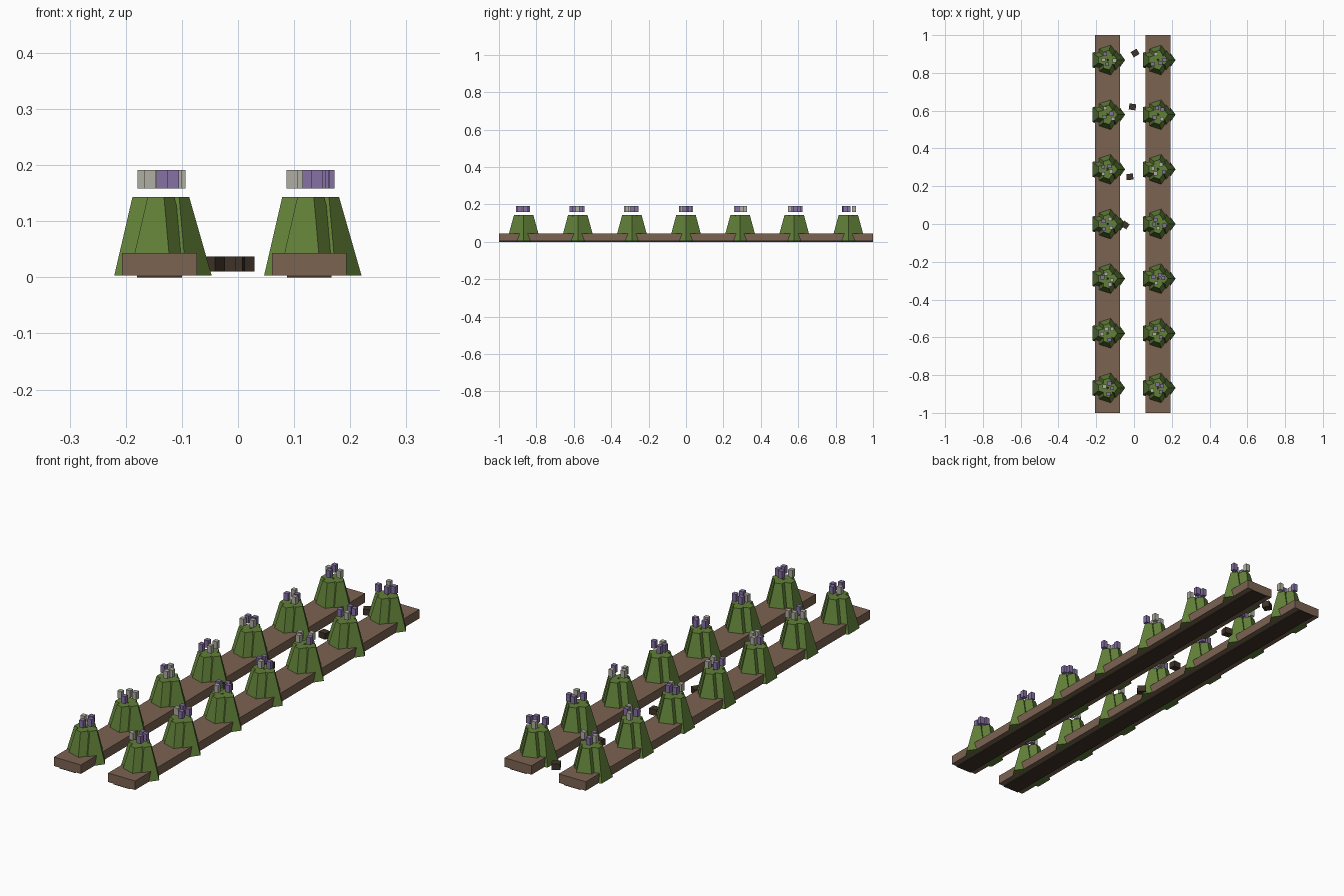
import bpy, bmesh, math, random
from mathutils import Matrix

if "Cube" in bpy.data.objects:
    bpy.data.objects.remove(bpy.data.objects["Cube"])

random.seed(4)


def material(name, rgb):
    m = bpy.data.materials.new(name)
    m.diffuse_color = (*rgb, 1)
    m.use_nodes = True
    m.node_tree.nodes["Principled BSDF"].inputs["Base Color"].default_value = m.diffuse_color
    return m


SOIL = material("soil brown", (0.200, 0.125, 0.083))
DARK = material("dark earth", (0.050, 0.033, 0.022))
GREEN = material("leaf green", (0.120, 0.215, 0.040))
PURPLE = material("petal purple", (0.240, 0.165, 0.370))
PALE = material("petal pale grey", (0.430, 0.425, 0.370))


def finish(name, bm, mats):
    me = bpy.data.meshes.new(name)
    bm.to_mesh(me)
    bm.free()
    for m in mats:
        me.materials.append(m)
    ob = bpy.data.objects.new(name, me)
    bpy.context.collection.objects.link(ob)
    return ob


def add_box(bm, center, size, turn=0.0, mat=0):
    mtx = (Matrix.Translation(center) @ Matrix.Rotation(turn, 4, 'Z')
           @ Matrix.Diagonal((*size, 1)))
    verts = bmesh.ops.create_cube(bm, size=1, matrix=mtx)["verts"]
    for f in {f for v in verts for f in v.link_faces}:
        f.material_index = mat


ROWS = {"left": -0.14, "right": 0.127}
PLANT_Y = [(i - 3) * 0.2893 for i in range(7)]

for side, x in ROWS.items():
    # raised soil bed with a narrow dark footing
    bm = bmesh.new()
    add_box(bm, (x, 0, 0.0235), (0.133, 2, 0.040))
    finish(side + "_soil_bed", bm, [SOIL])
    bm = bmesh.new()
    add_box(bm, (x, 0, 0.002), (0.080, 2, 0.004))
    finish(side + "_bed_footing", bm, [DARK])

    for n, y in enumerate(PLANT_Y, 1):
        # foliage: four overlapping five-sided tapered clumps
        bm = bmesh.new()
        for k in range(4):
            a = k * math.pi / 2
            pos = (x + 0.027 * math.cos(a), y + 0.027 * math.sin(a), 0.0735)
            # point one corner toward +x
            mtx = Matrix.Translation(pos) @ Matrix.Rotation(-math.pi / 2, 4, 'Z')
            bmesh.ops.create_cone(bm, cap_ends=True, segments=5, radius1=0.066,
                                  radius2=0.026, depth=0.14, matrix=mtx)
        finish(f"{side}_foliage_{n}", bm, [GREEN])

        # small blossoms hovering over the foliage
        bm = bmesh.new()
        start = random.uniform(0, math.tau)
        for k in range(4):
            a = start + k * math.pi / 2 + random.uniform(-0.4, 0.4)
            r = random.uniform(0.018, 0.037)
            add_box(bm, (x + r * math.cos(a), y + r * math.sin(a), 0.1745),
                    (0.020, 0.020, 0.033), mat=random.randint(0, 1))
        finish(f"{side}_blossoms_{n}", bm, [PURPLE, PALE])

# loose earth clods in the furrow
for n, (x, y, turn) in enumerate([(0.006, 0.905, 30), (-0.008, 0.62, -8),
                                  (-0.022, 0.25, 3), (-0.047, -0.005, -35)], 1):
    bm = bmesh.new()
    add_box(bm, (x, y, 0.024), (0.036, 0.032, 0.027), math.radians(turn))
    finish(f"earth_clod_{n}", bm, [DARK])
